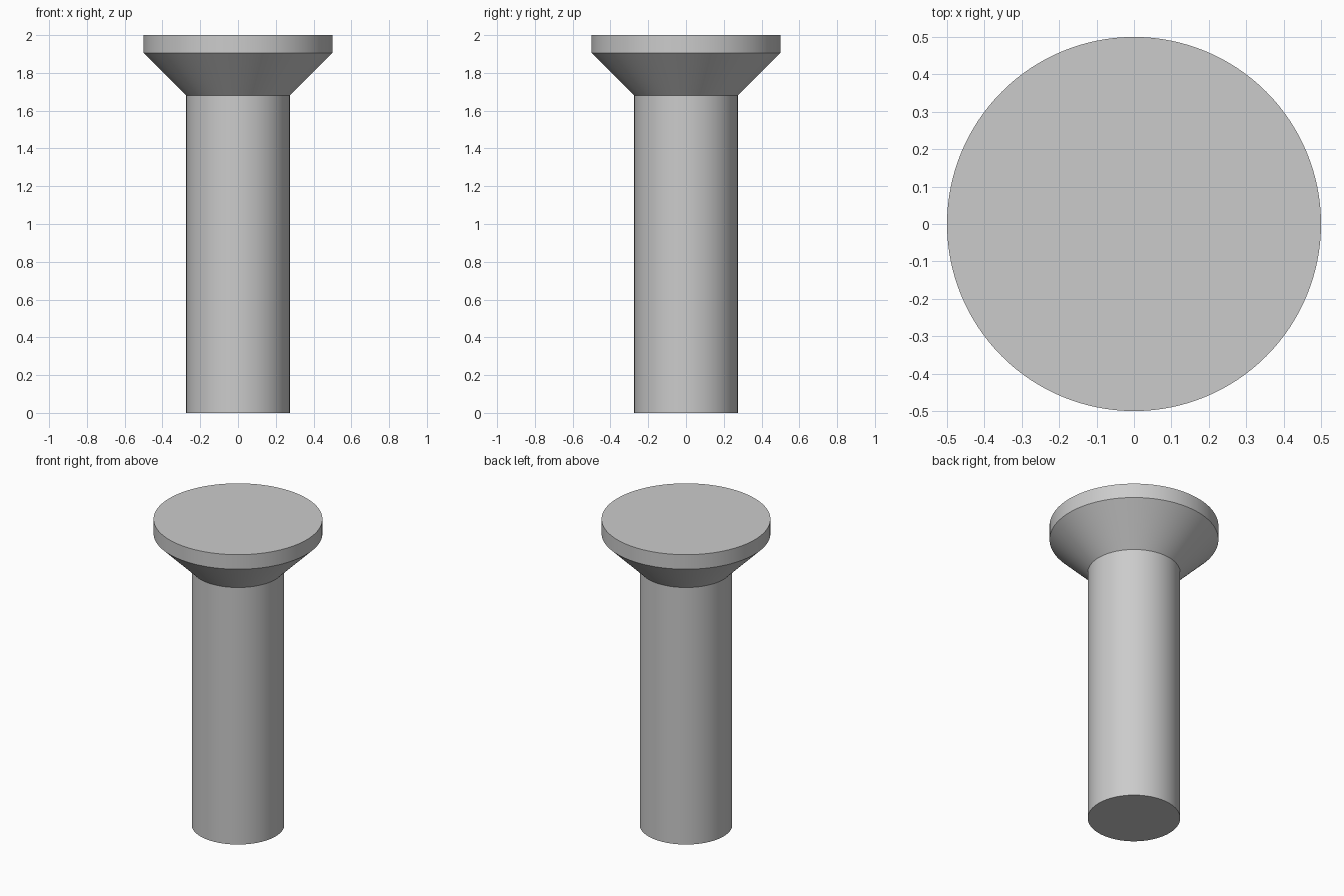
import bpy, bmesh, math

cube = bpy.data.objects.get("Cube")
if cube:
    bpy.data.objects.remove(cube, do_unlink=True)

SEGMENTS = 128
SHAFT_RADIUS, HEAD_RADIUS = 0.274, 0.5
CONE_BOTTOM, RIM_BOTTOM, TOP = 1.68, 1.905, 2.0

# Plain grey metal
grey = bpy.data.materials.new("grey_metal")
grey.use_nodes = True
grey.diffuse_color = (0.6, 0.6, 0.6, 1)
grey.node_tree.nodes["Principled BSDF"].inputs["Base Color"].default_value = grey.diffuse_color


def lathe(name, profile, material):
    """Revolve (radius, height) points about z and cap both ends."""
    bm = bmesh.new()
    rings = []
    for radius, z in profile:
        angles = [2 * math.pi * i / SEGMENTS for i in range(SEGMENTS)]
        rings.append([bm.verts.new((radius * math.cos(a), radius * math.sin(a), z))
                      for a in angles])
    for low, high in zip(rings, rings[1:]):
        for i in range(SEGMENTS):
            j = (i + 1) % SEGMENTS
            bm.faces.new((low[i], low[j], high[j], high[i]))
    bm.faces.new(rings[0][::-1])
    bm.faces.new(rings[-1])
    mesh = bpy.data.meshes.new(name)
    bm.to_mesh(mesh)
    bm.free()
    mesh.materials.append(material)
    obj = bpy.data.objects.new(name, mesh)
    bpy.context.collection.objects.link(obj)
    bpy.ops.object.select_all(action='DESELECT')
    obj.select_set(True)
    bpy.context.view_layer.objects.active = obj
    bpy.ops.object.shade_smooth_by_angle(angle=math.radians(30))
    return obj


# Countersunk rivet: straight shaft, flared cone, flat-topped rim
lathe("countersunk_rivet", [
    (SHAFT_RADIUS, 0),
    (SHAFT_RADIUS, CONE_BOTTOM),
    (HEAD_RADIUS, RIM_BOTTOM),
    (HEAD_RADIUS, TOP),
], grey)
